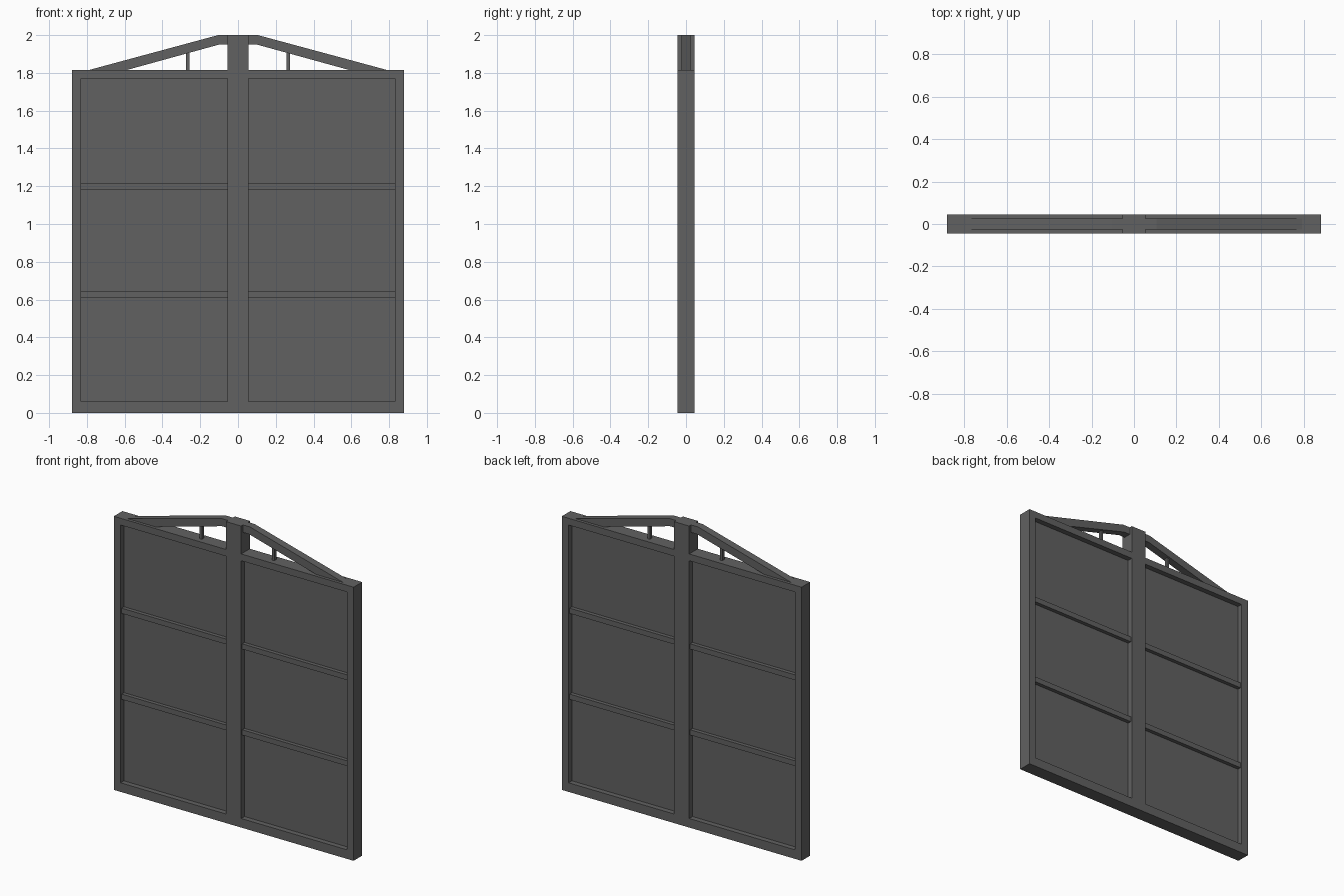
import bpy
import bmesh

if "Cube" in bpy.data.objects:
    bpy.data.objects.remove(bpy.data.objects["Cube"])

metal = bpy.data.materials.new("dark_grey_metal")
metal.use_nodes = True
GREY = (0.12, 0.12, 0.12, 1)
metal.diffuse_color = GREY
metal.node_tree.nodes["Principled BSDF"].inputs["Base Color"].default_value = GREY

# Main proportions
HALF_W, HALF_D = 0.88, 0.045
FRAME_TOP, PEAK = 1.815, 2.0
INNER, OUTER = 0.055, 0.83
LOW, HIGH = 0.06, 1.77


def prism(name, outline, half_depth):
    """Extrude an x-z outline evenly about y = 0."""
    bm = bmesh.new()
    face = bm.faces.new([bm.verts.new((x, -half_depth, z)) for x, z in outline])
    out = bmesh.ops.extrude_face_region(bm, geom=[face])
    moved = [g for g in out["geom"] if isinstance(g, bmesh.types.BMVert)]
    bmesh.ops.translate(bm, verts=moved, vec=(0, 2 * half_depth, 0))
    bmesh.ops.recalc_face_normals(bm, faces=bm.faces)
    mesh = bpy.data.meshes.new(name)
    bm.to_mesh(mesh)
    bm.free()
    mesh.materials.append(metal)
    obj = bpy.data.objects.new(name, mesh)
    bpy.context.collection.objects.link(obj)
    return obj


def bar(name, x0, x1, z0, z1, half_depth):
    return prism(name, [(x0, z0), (x1, z0), (x1, z1), (x0, z1)], half_depth)


# Centre post rises to the peak
bar("centre_post", -INNER, INNER, 0, PEAK, HALF_D)

for side, s in (("left", 1), ("right", -1)):
    # Outer frame of each half
    bar(side + "_post", s * OUTER, s * HALF_W, 0, FRAME_TOP, HALF_D)
    bar(side + "_bottom_rail", s * INNER, s * OUTER, 0, LOW, HALF_D)
    bar(side + "_top_rail", s * INNER, s * OUTER, HIGH, FRAME_TOP, HALF_D)

    # Recessed sheet and cross rails
    bar(side + "_panel", s * INNER, s * OUTER, LOW, HIGH, 0.01)
    for name, z in (("lower", 0.61), ("upper", 1.18)):
        bar(f"{side}_{name}_cross_rail", s * INNER, s * OUTER, z, z + 0.035, 0.035)

    # Sloping brace and its small strut
    brace = [(0.79, FRAME_TOP), (0.105, PEAK), (INNER, PEAK),
             (INNER, 1.95), (0.1, 1.95), (0.59, FRAME_TOP)]
    prism(side + "_brace", [(s * x, z) for x, z in brace], 0.025)
    bar(side + "_strut", s * 0.258, s * 0.274, FRAME_TOP, 1.92, 0.01)
